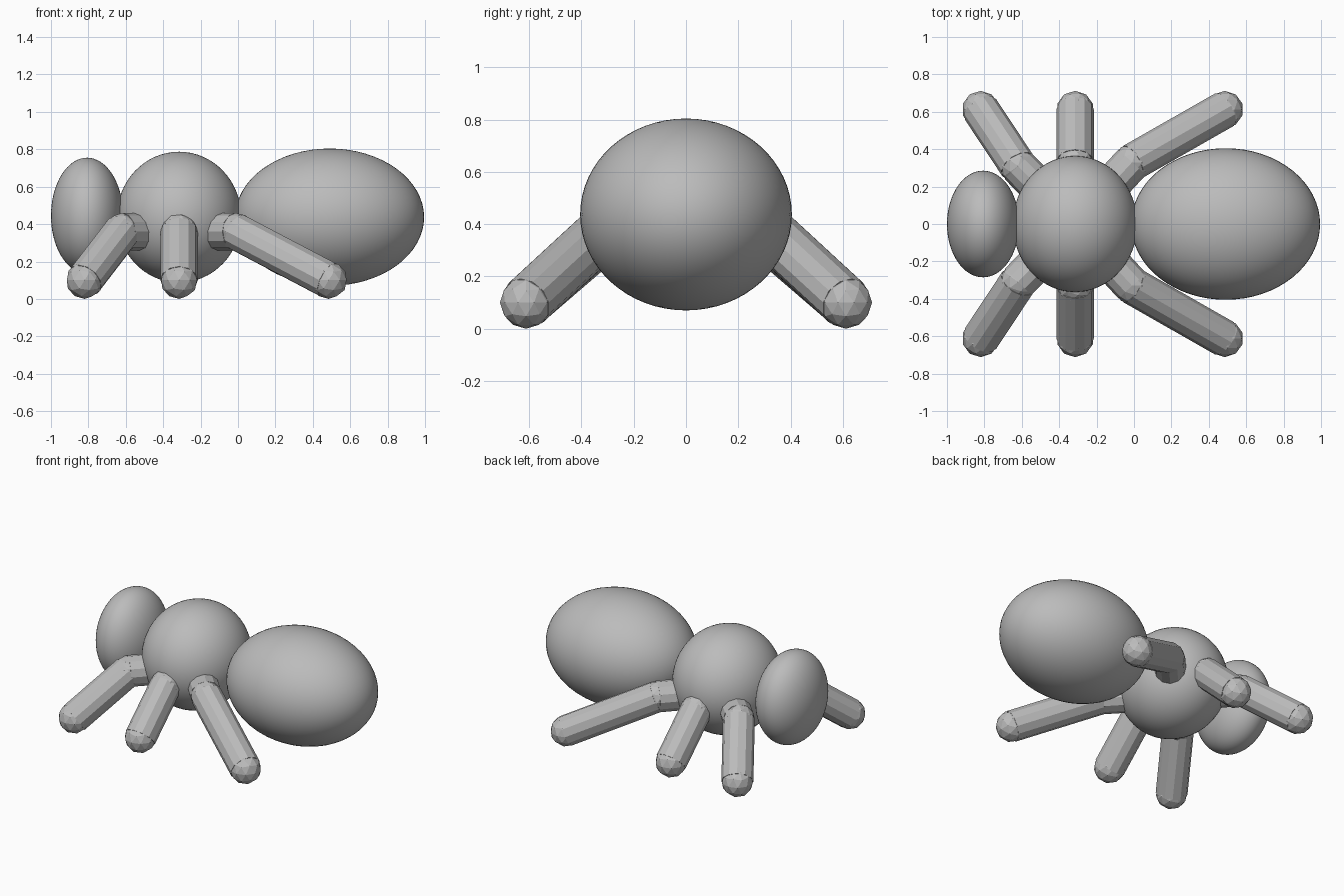
import bpy
from mathutils import Vector

cube = bpy.data.objects.get("Cube")
if cube:
    bpy.data.objects.remove(cube, do_unlink=True)

# One plain grey for the whole insect
grey = bpy.data.materials.new("plain grey")
grey.use_nodes = True
GREY = (0.5, 0.5, 0.5, 1)
grey.diffuse_color = GREY
grey.node_tree.nodes["Principled BSDF"].inputs["Base Color"].default_value = GREY

R = 0.1  # leg thickness


def finish(name):
    ob = bpy.context.object
    ob.name = name
    ob.data.materials.append(grey)
    return ob


def body(name, centre, radii):
    bpy.ops.mesh.primitive_uv_sphere_add(segments=64, ring_count=32, location=centre)
    ob = finish(name)
    ob.scale = radii
    bpy.ops.object.transform_apply(location=False, rotation=False, scale=True)
    bpy.ops.object.shade_smooth()


def ball(name, centre):
    bpy.ops.mesh.primitive_ico_sphere_add(subdivisions=2, radius=R, location=centre)
    finish(name)


def rod(name, a, b):
    a, b = Vector(a), Vector(b)
    bpy.ops.mesh.primitive_cylinder_add(vertices=12, radius=R, depth=(b - a).length,
                                        location=(a + b) / 2)
    ob = finish(name)
    ob.rotation_mode = "QUATERNION"
    ob.rotation_quaternion = (b - a).to_track_quat("Z", "Y")


# Three body sections
body("head", (-0.807, 0, 0.445), (0.193, 0.285, 0.31))
body("thorax", (-0.315, 0, 0.437), (0.333, 0.364, 0.35))
body("abdomen", (0.49, 0, 0.437), (0.505, 0.405, 0.367))

# Three pairs of legs: name, knee x and y, foot x
legs = [("front", -0.62, 0.31, -0.82),
        ("middle", -0.315, 0.33, -0.315),
        ("rear", -0.01, 0.33, 0.485)]
for label, knee_x, knee_y, foot_x in legs:
    for side, s in (("left", 1), ("right", -1)):
        part = f"{label}_{side}"
        hip = (-0.315, 0, 0.36)
        knee = (knee_x, s * knee_y, 0.36)
        foot = (foot_x, s * 0.612, R)
        rod(part + "_upper_leg", hip, knee)
        ball(part + "_knee", knee)
        rod(part + "_lower_leg", knee, foot)
        ball(part + "_foot", foot)
